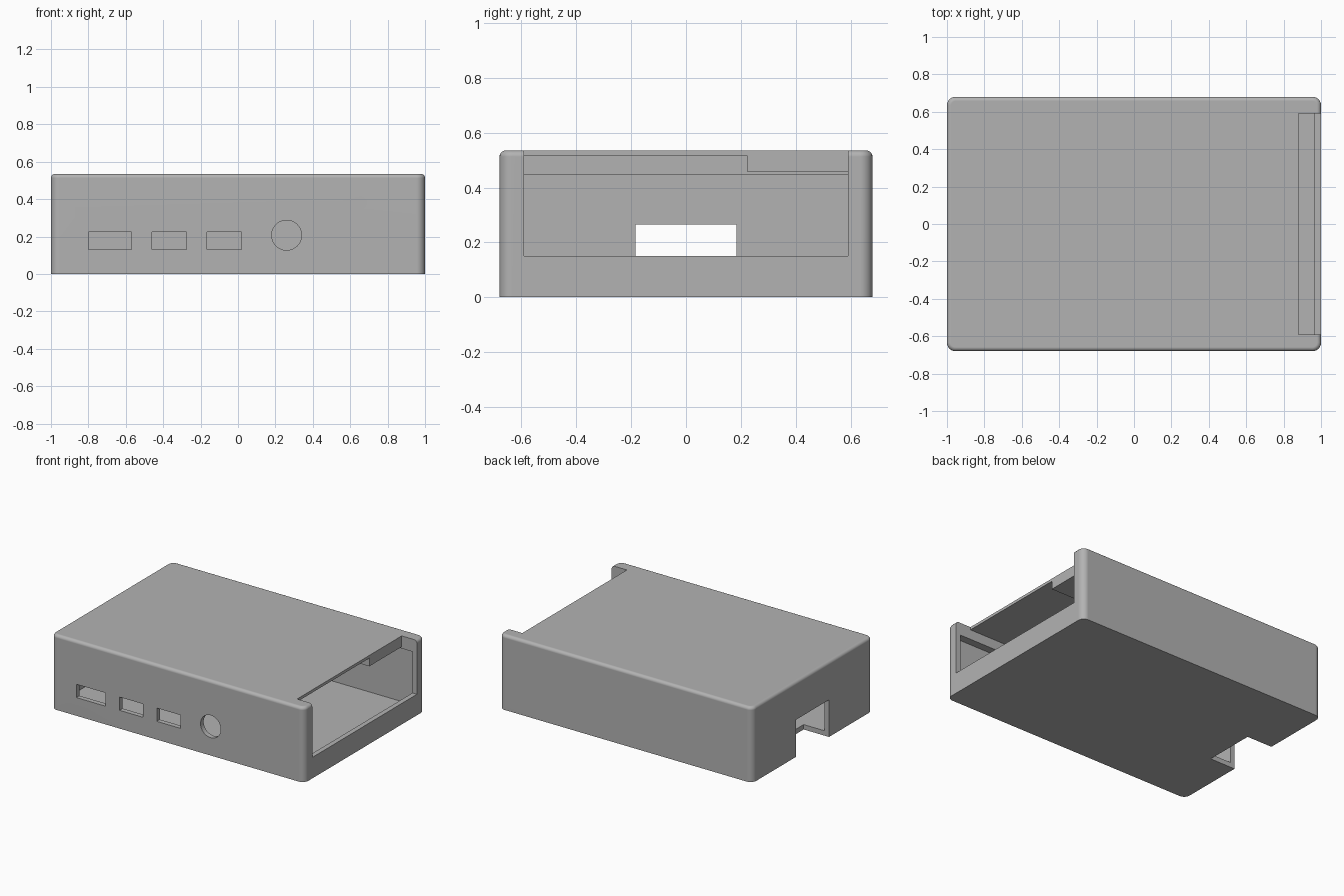
import bpy
import bmesh
import math
from mathutils import Matrix, Vector

default_cube = bpy.data.objects.get("Cube")
if default_cube:
    bpy.data.objects.remove(default_cube, do_unlink=True)

# Single matte grey plastic
plastic = bpy.data.materials.new("grey_plastic")
plastic.use_nodes = True
grey = (0.45, 0.45, 0.45, 1)
plastic.diffuse_color = grey
shader = plastic.node_tree.nodes["Principled BSDF"]
shader.inputs["Base Color"].default_value = grey
shader.inputs["Roughness"].default_value = 0.7

HALF_W, HALF_D, HEIGHT = 1.0, 0.68, 0.535
WALL = 0.035
OPEN_Y = 0.59        # half width of the open end
CEILING = 0.445      # underside of the thick roof


def make_object(name, bm):
    mesh = bpy.data.meshes.new(name)
    bm.to_mesh(mesh)
    bm.free()
    mesh.materials.append(plastic)
    obj = bpy.data.objects.new(name, mesh)
    bpy.context.collection.objects.link(obj)
    return obj


def box_mesh(x, y, z):
    lo, hi = Vector((x[0], y[0], z[0])), Vector((x[1], y[1], z[1]))
    bm = bmesh.new()
    place = Matrix.Translation((lo + hi) / 2) @ Matrix.Diagonal((*(hi - lo), 1))
    bmesh.ops.create_cube(bm, size=1, matrix=place)
    return bm


def cut(target, cutter):
    """Subtract the cutter from the target, then discard the cutter."""
    cutter.hide_render = True
    mod = target.modifiers.new(cutter.name, "BOOLEAN")
    mod.operation, mod.solver, mod.object = "DIFFERENCE", "EXACT", cutter
    bpy.context.view_layer.objects.active = target
    bpy.ops.object.modifier_apply(modifier=mod.name)
    bpy.data.objects.remove(cutter, do_unlink=True)


# Outer shell: rounded upright corners, softer rounded top rim, flat base
bm = box_mesh((-HALF_W, HALF_W), (-HALF_D, HALF_D), (0, HEIGHT))
uprights = [e for e in bm.edges
            if abs(e.verts[0].co.z - e.verts[1].co.z) > 0.1]
bmesh.ops.bevel(bm, geom=uprights, offset=0.045, segments=6,
                profile=0.5, affect="EDGES")
rim = [e for e in bm.edges if all(v.co.z > HEIGHT - 0.001 for v in e.verts)]
bmesh.ops.bevel(bm, geom=rim, offset=0.022, segments=5,
                profile=0.5, affect="EDGES")
case = make_object("case_shell", bm)

# Hollow inside, open end, roof pockets and cable notch
openings = {
    "main_cavity": ((WALL - HALF_W, HALF_W - WALL),
                    (WALL - HALF_D, HALF_D - WALL), (WALL, CEILING)),
    "end_opening": ((0.88, 1.2), (-OPEN_Y, OPEN_Y), (0.15, 0.8)),
    "deep_roof_pocket": ((0.3, 0.92), (-OPEN_Y, 0.225), (0.4, 0.515)),
    "shallow_roof_pocket": ((0.3, 0.92), (0.2, OPEN_Y), (0.4, 0.457)),
    "cable_notch": ((-1.2, -0.8), (-0.185, 0.185), (-0.2, 0.265)),
}

# Rectangular ports along the front wall
ports = [(-0.8, -0.57), (-0.46, -0.275), (-0.165, 0.02)]
for i, span in enumerate(ports):
    openings[f"front_port_{i}"] = (span, (-0.8, -0.6), (0.13, 0.225))

for name, (x, y, z) in openings.items():
    cut(case, make_object(name, box_mesh(x, y, z)))

# Round port in the front wall
bm = bmesh.new()
bmesh.ops.create_cone(
    bm, cap_ends=True, segments=40, radius1=0.08, radius2=0.08, depth=0.2,
    matrix=Matrix.Translation((0.26, -0.7, 0.207))
    @ Matrix.Rotation(math.pi / 2, 4, "X"))
cut(case, make_object("round_port", bm))

# Smooth rounding with crisp cut edges
bpy.ops.object.select_all(action="DESELECT")
case.select_set(True)
bpy.context.view_layer.objects.active = case
bpy.ops.object.shade_smooth_by_angle(angle=math.radians(30))
weighted = case.modifiers.new("clean_flats", "WEIGHTED_NORMAL")
weighted.keep_sharp = True
